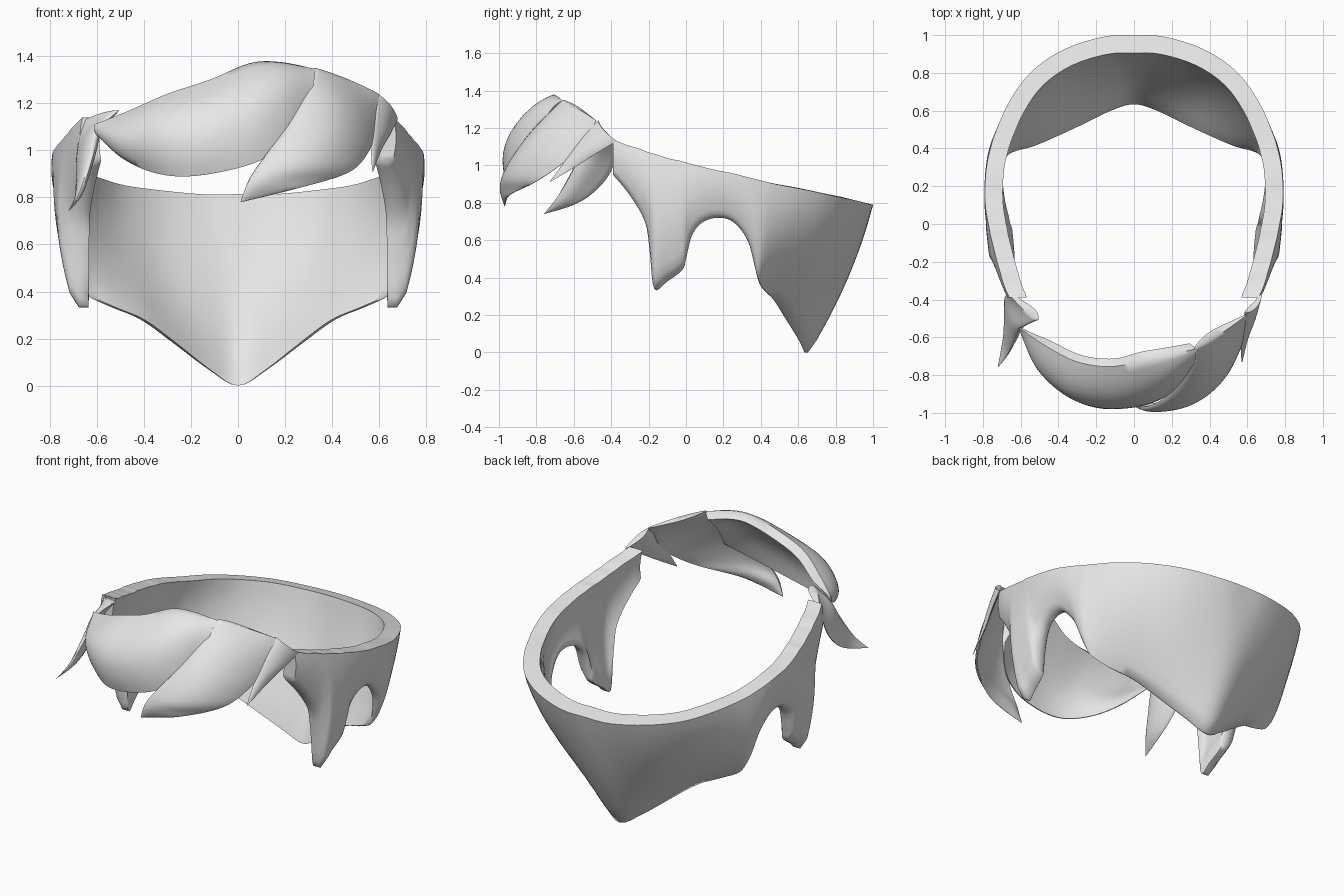
import bpy, bmesh, math
from mathutils import Vector

if "Cube" in bpy.data.objects:
    bpy.data.objects.remove(bpy.data.objects["Cube"])

mat = bpy.data.materials.new("plain_grey")
mat.diffuse_color = (0.8, 0.8, 0.8, 1)
mat.use_nodes = True
mat.node_tree.nodes["Principled BSDF"].inputs["Base Color"].default_value = mat.diffuse_color


def smooth_rows(rows, steps):
    """Catmull-Rom refinement along a list of (edge, middle, edge) rows."""
    out = []
    for i in range(len(rows) - 1):
        quad = [rows[max(i - 1, 0)], rows[i], rows[i + 1], rows[min(i + 2, len(rows) - 1)]]
        for s in range(steps):
            t = s / steps
            row = []
            for k in range(3):
                a, b, c, d = (q[k] for q in quad)
                row.append(0.5 * (2 * b + (c - a) * t + (2 * a - 5 * b + 4 * c - d) * t * t
                                  + (3 * b - a - 3 * c + d) * t ** 3))
            out.append(row)
    return out + [rows[-1]]


def outward(p):
    """Horizontal direction away from the long axis of the head."""
    return Vector((p.x, p.y - min(max(p.y, -0.4), 0.3), 0)).normalized()


def shell(name, rows, offset, steps=4, n=12):
    """Loft a closed shell: the outer face follows the rows, the inner is offset."""
    bm = bmesh.new()
    rings = []
    for a, m, b in smooth_rows(rows, steps):
        outer, inner = [], []
        for j in range(n + 1):
            v = j / n
            p = a * (2 * v - 1) * (v - 1) + m * 4 * v * (1 - v) + b * v * (2 * v - 1)
            d = offset(v, p) * min(1, (a - b).length / 0.2)
            # round the lower edge by pulling the last points together
            pinch = 0.25 if j == n else 0.0
            outer.append(p + d * pinch)
            inner.append(p + d * (1 - pinch))
        rings.append([bm.verts.new(p) for p in outer + inner[::-1]])
    count = len(rings[0])
    for r, s in zip(rings, rings[1:]):
        for j in range(count):
            k = (j + 1) % count
            bm.faces.new((r[j], r[k], s[k], s[j]))
    # end caps
    for r in (rings[0], rings[-1]):
        for j in range(n):
            bm.faces.new((r[j], r[j + 1], r[count - 2 - j], r[count - 1 - j]))
    bmesh.ops.remove_doubles(bm, verts=bm.verts, dist=0.0008)
    bmesh.ops.recalc_face_normals(bm, faces=bm.faces)
    me = bpy.data.meshes.new(name)
    bm.to_mesh(me)
    bm.free()
    me.materials.append(mat)
    ob = bpy.data.objects.new(name, me)
    bpy.context.collection.objects.link(ob)
    bpy.context.view_layer.objects.active = ob
    ob.select_set(True)
    bpy.ops.object.shade_smooth_by_angle(angle=math.radians(60))
    ob.select_set(False)


# Band: right half from back centre to front end, as rim point and hem point
half = [
    (0, 1.0, .79, 0, .66, 0), (.17, .99, .79, .13, .625, .07),
    (.38, .92, .81, .28, .55, .18), (.55, .80, .835, .42, .48, .28),
    (.665, .64, .87, .55, .42, .335), (.735, .48, .90, .65, .39, .385),
    (.76, .40, .92, .69, .37, .46), (.778, .32, .94, .72, .33, .60),
    (.787, .24, .96, .74, .25, .70), (.79, .16, .975, .745, .16, .72),
    (.785, .08, .995, .74, .08, .69), (.775, .02, 1.01, .73, .03, .62),
    (.765, -.03, 1.025, .72, 0, .50), (.76, -.06, 1.03, .71, -.02, .44),
    (.75, -.10, 1.04, .70, -.10, .38), (.735, -.16, 1.06, .695, -.17, .34),
    (.725, -.20, 1.07, .70, -.195, .55), (.71, -.25, 1.09, .70, -.22, .70),
    (.69, -.32, 1.11, .68, -.30, .84), (.66, -.39, 1.14, .655, -.39, .95)]


def band_row(c, side):
    a, b = Vector((c[0] * side, c[1], c[2])), Vector((c[3] * side, c[4], c[5]))
    m = (a + b) / 2
    bulge = 0.035 if c[1] > 0.95 else 0.05
    return a, m + outward(m) * bulge * min(1, (a - b).length / 0.7), b


def band_offset(v, p):
    hem = 0.035 + 0.045 * min(max((0.35 - p.y) / 0.3, 0), 1)
    d = -outward(p) * (0.095 + (hem - 0.095) * v)
    d.z = -0.25 * d.y * (1 - v)          # rim follows its own slope
    return d


band = [band_row(c, -1) for c in half[:0:-1]] + [band_row(c, 1) for c in half]
shell("hair_band", band, band_offset)


def lock(name, rows, thick, rim=0.25, drop=0.0):
    """Curved leaf; rim is the relative thickness of the upper edge."""
    def offset(v, p):
        t = thick * (0.2 + (rim - 0.2) * (1 - v) + 0.75 * math.sin(math.pi * v))
        return -outward(p) * t - Vector((0, 0, drop * t * (1 - v)))
    shell(name, [[Vector(p) for p in r] for r in rows], offset, steps=6)


# Wide fringe lock sweeping to the left
lock("wide_fringe_lock", [
    [(-.61, -.55, 1.11), (-.61, -.555, 1.09), (-.605, -.56, 1.07)],
    [(-.46, -.65, 1.17), (-.51, -.76, 1.07), (-.50, -.74, .97)],
    [(-.30, -.73, 1.24), (-.34, -.905, 1.10), (-.36, -.87, .905)],
    [(-.12, -.755, 1.30), (-.14, -.955, 1.13), (-.20, -.95, .89)],
    [(.05, -.72, 1.37), (.06, -.92, 1.20), (.02, -.96, .93)],
    [(.18, -.695, 1.375), (.20, -.84, 1.26), (.18, -.91, 1.0)],
    [(.33, -.66, 1.345), (.32, -.74, 1.27), (.30, -.80, 1.10)]], 0.06, 0.75, 0.7)

# Pointed fringe lock overlapping it on the right
lock("pointed_fringe_lock", [
    [(.33, -.66, 1.35), (.46, -.58, 1.305), (.60, -.48, 1.24)],
    [(.29, -.775, 1.24), (.46, -.73, 1.19), (.595, -.56, 1.10)],
    [(.22, -.885, 1.11), (.41, -.865, 1.05), (.555, -.69, .99)],
    [(.12, -.96, .98), (.30, -.96, .935), (.47, -.82, .905)],
    [(.05, -.98, .88), (.13, -.993, .865), (.26, -.95, .84)],
    [(.01, -.97, .78), (.012, -.97, .78), (.014, -.97, .78)]], 0.05)

# Small temple locks
lock("right_temple_lock", [
    [(.595, -.47, 1.24), (.65, -.44, 1.19), (.68, -.37, 1.13)],
    [(.585, -.56, 1.14), (.63, -.53, 1.10), (.65, -.47, 1.07)],
    [(.57, -.65, 1.02), (.595, -.63, 1.01), (.61, -.58, 1.0)],
    [(.57, -.73, .91), (.572, -.73, .91), (.574, -.73, .91)]], 0.05)
lock("left_temple_lock", [
    [(-.52, -.51, 1.17), (-.59, -.45, 1.155), (-.67, -.36, 1.12)],
    [(-.60, -.55, 1.09), (-.65, -.50, 1.05), (-.69, -.40, .97)],
    [(-.63, -.61, .97), (-.67, -.57, .93), (-.69, -.49, .86)],
    [(-.67, -.69, .83), (-.69, -.66, .81), (-.695, -.60, .79)],
    [(-.72, -.76, .74), (-.721, -.76, .74), (-.722, -.76, .74)]], 0.06)
